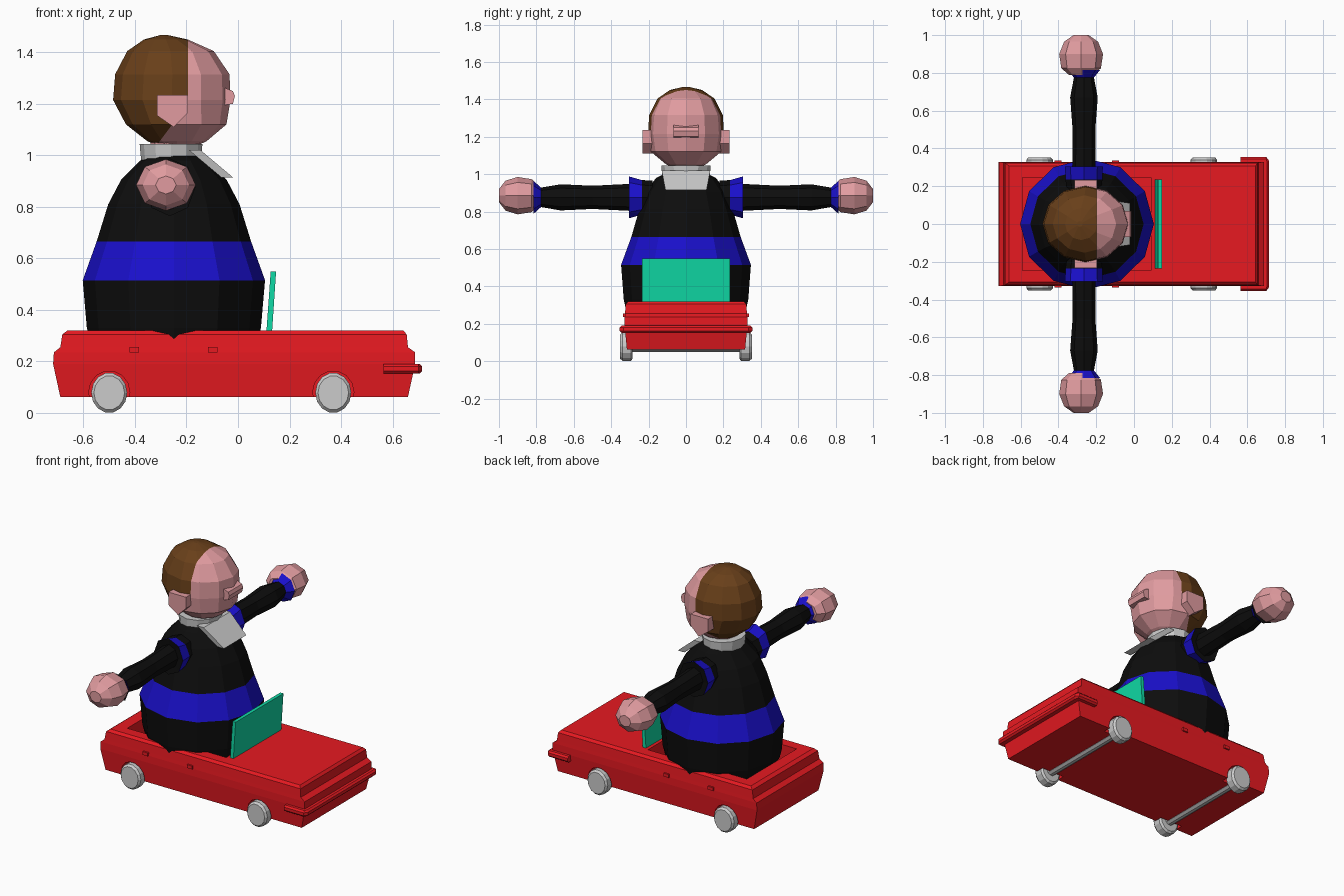
import bpy, bmesh, math
from mathutils import Vector

if "Cube" in bpy.data.objects:
    bpy.data.objects.remove(bpy.data.objects["Cube"])


def material(name, rgb):
    m = bpy.data.materials.new(name)
    m.diffuse_color = (*rgb, 1)
    m.use_nodes = True
    m.node_tree.nodes["Principled BSDF"].inputs["Base Color"].default_value = m.diffuse_color
    return m


RED = material("red", (0.8, 0.01, 0.015))
BLACK = material("black", (0.004, 0.004, 0.004))
BLUE = material("blue", (0.01, 0.005, 0.6))
SKIN = material("skin", (0.75, 0.33, 0.35))
BROWN = material("brown", (0.14, 0.05, 0.01))
GREEN = material("green", (0.005, 0.7, 0.38))


def finish(bm, name, mats=()):
    bmesh.ops.recalc_face_normals(bm, faces=bm.faces)
    me = bpy.data.meshes.new(name)
    bm.to_mesh(me)
    bm.free()
    for m in mats:
        me.materials.append(m)
    ob = bpy.data.objects.new(name, me)
    bpy.context.collection.objects.link(ob)
    return ob


def ring(axis, pos, a, b, ra, rb, n):
    """Ellipse of n points across an axis; a, b are the centre in the other two axes."""
    pts = []
    for i in range(n):
        t = 2 * math.pi * i / n
        u, v = a + ra * math.cos(t), b + rb * math.sin(t)
        pts.append((u, v, pos) if axis == "z" else (u, pos, v))
    return pts


def loft(rings, bands=None):
    bm = bmesh.new()
    vs = [[bm.verts.new(p) for p in r] for r in rings]
    n = len(vs[0])
    for k in range(len(vs) - 1):
        for i in range(n):
            j = (i + 1) % n
            f = bm.faces.new((vs[k][i], vs[k][j], vs[k + 1][j], vs[k + 1][i]))
            f.material_index = bands[k] if bands else 0
    bm.faces.new(vs[0])
    bm.faces.new(vs[-1])
    return bm


def prism(name, pts, y0, y1, mats=()):
    """Extrude an x-z outline from y0 to y1."""
    return finish(loft([[(x, y, z) for x, z in pts] for y in (y0, y1)]), name, mats)


def box(name, x0, x1, y0, y1, z0, z1, mats=()):
    return prism(name, [(x0, z0), (x1, z0), (x1, z1), (x0, z1)], y0, y1, mats)


def cut(ob, cutter):
    cutter.hide_render = True
    m = ob.modifiers.new("cut", "BOOLEAN")
    m.operation, m.solver, m.object = "DIFFERENCE", "EXACT", cutter
    bpy.context.view_layer.objects.active = ob
    bpy.ops.object.modifier_apply(modifier=m.name)
    bpy.data.objects.remove(cutter)


# car shell: rectangles stacked upwards (z, rear x, front x, half width)
levels = [(0.062, -0.69, 0.66, 0.316), (0.19, -0.718, 0.688, 0.328),
          (0.235, -0.715, 0.688, 0.328), (0.255, -0.69, 0.66, 0.326),
          (0.305, -0.682, 0.655, 0.322), (0.32, -0.662, 0.642, 0.308)]
car = finish(loft([[(a, -w, z), (b, -w, z), (b, w, z), (a, w, z)]
                   for z, a, b, w in levels]), "car_body", [RED])
cut(car, box("cockpit_cutter", -0.59, 0.09, -0.245, 0.245, 0.22, 0.5, [RED]))

# wheels, arches and axles
for x, end in ((-0.5, "rear"), (0.37, "front")):
    for s, side in ((-1, "right"), (1, "left")):
        cut(car, finish(loft([ring("y", s * y, x, 0.08, 0.08, 0.083, 14)
                              for y in (0.27, 0.4)]), "arch_cutter", [RED]))
        finish(loft([ring("y", s * y, x, 0.078, 0.07 * k, 0.078 * k, 14)
                     for y, k in ((0.285, 0.85), (0.295, 1), (0.34, 1), (0.352, 0.85))]),
               f"{end}_{side}_wheel")
    finish(loft([ring("y", y, x, 0.078, 0.03, 0.03, 10) for y in (-0.3, 0.3)]), f"{end}_axle")

# bumper, door handles and windscreen
finish(loft([[(0.565, -w, z), (0.70, -w, z), (f, -w + 0.02, z),
              (f, w - 0.02, z), (0.70, w, z), (0.565, w, z)]
             for z, w, f in ((0.152, 0.345, 0.705), (0.162, 0.355, 0.715),
                             (0.18, 0.355, 0.715), (0.19, 0.345, 0.705))]), "bumper", [RED])
for s in (-1, 1):
    for x in (-0.403, -0.098):
        box("door_handle", x - 0.018, x + 0.018, s * 0.31, s * 0.337, 0.235, 0.255, [RED])
prism("windscreen", [(0.11, 0.31), (0.132, 0.31), (0.148, 0.55), (0.127, 0.55)],
      -0.235, 0.235, [GREEN])

# torso with a blue band
prof = [(0.23, 0.29, 0.29), (0.28, 0.325, 0.322), (0.33, 0.338, 0.333), (0.515, 0.354, 0.347),
        (0.665, 0.3, 0.292), (0.81, 0.255, 0.25), (0.905, 0.205, 0.215),
        (0.98, 0.13, 0.16), (1.0, 0.1, 0.12)]
finish(loft([ring("z", z, -0.249, 0, rx, ry, 12) for z, rx, ry in prof],
            [0, 0, 0, 1, 0, 0, 0, 0]), "torso", [BLACK, BLUE])

# collar, shirt front and neck
finish(loft([ring("z", z, -0.26, 0, r, r + 0.01, 12)
             for z, r in ((0.975, 0.115), (1.0, 0.118), (1.045, 0.122))]), "collar")
finish(loft([[(-0.15 + d, -0.13, 1.02), (-0.15 + d, 0.13, 1.02),
              (-0.025 + d, 0.11, 0.915), (-0.025 + d, -0.11, 0.915)]
             for d in (-0.04, 0.005)]), "shirt_front")
finish(loft([ring("z", z, -0.25, 0, 0.09, 0.09, 10) for z in (0.99, 1.07)]), "neck", [SKIN])

# arms: sleeve with blue shoulder ring and flared blue cuff, then the hand
sleeve = [(0.18, 0.09, 0.09), (0.235, 0.098, 0.092), (0.305, 0.1, 0.112), (0.3, 0.062, 0.072),
          (0.5, 0.06, 0.062), (0.67, 0.073, 0.07), (0.775, 0.053, 0.052),
          (0.815, 0.085, 0.088), (0.81, 0.05, 0.05)]
fist = [(0.79, 0.065, 0.055), (0.825, 0.105, 0.088), (0.9, 0.116, 0.1),
        (0.965, 0.09, 0.08), (1.0, 0.04, 0.035)]
for s, side in ((-1, "right"), (1, "left")):
    finish(loft([ring("y", s * y, -0.265, 0.876, rx, rz, 8) for y, rx, rz in sleeve],
                [0, 1, 0, 0, 0, 0, 1, 0]), f"{side}_arm", [BLACK, BLUE])
    hand = [ring("y", s * y, -0.28, 0.885, rx, rz, 8) for y, rx, rz in fist]
    finish(loft(hand), f"{side}_hand", [SKIN])
    # ear
    prism(f"{side}_ear", [(-0.315, 1.235), (-0.195, 1.235), (-0.195, 1.165),
                          (-0.25, 1.11), (-0.315, 1.155)], s * 0.16, s * 0.233, [SKIN])

# head, sliced along the hairline so hair and face share one surface
skull = [(1.035, -0.235, 0.07, 0.07), (1.055, -0.237, 0.115, 0.11), (1.12, -0.24, 0.195, 0.188),
         (1.215, -0.257, 0.228, 0.203), (1.315, -0.255, 0.222, 0.197),
         (1.405, -0.262, 0.168, 0.152), (1.45, -0.28, 0.085, 0.085), (1.467, -0.287, 0.015, 0.015)]
bm = loft([ring("z", z, cx, 0, rx, ry, 12) for z, cx, rx, ry in skull])
temple = (Vector((-0.195, 0, 1.2)), Vector((1, 0, 0)))
nape = (Vector((-0.195, 0, 1.2)), Vector((1, 0, -0.75)))
for co, no in (temple, nape):
    bmesh.ops.bisect_plane(bm, geom=bm.verts[:] + bm.edges[:] + bm.faces[:],
                           plane_co=co, plane_no=no)
for f in bm.faces:
    c = f.calc_center_median()
    f.material_index = int(all((c - co).dot(no) < 0 for co, no in (temple, nape)))
finish(bm, "head", [SKIN, BROWN])

# nose
prism("nose", [(-0.09, 1.27), (-0.07, 1.27), (-0.02, 1.25), (-0.012, 1.23),
               (-0.02, 1.2), (-0.09, 1.19)], -0.068, 0.068, [SKIN])
